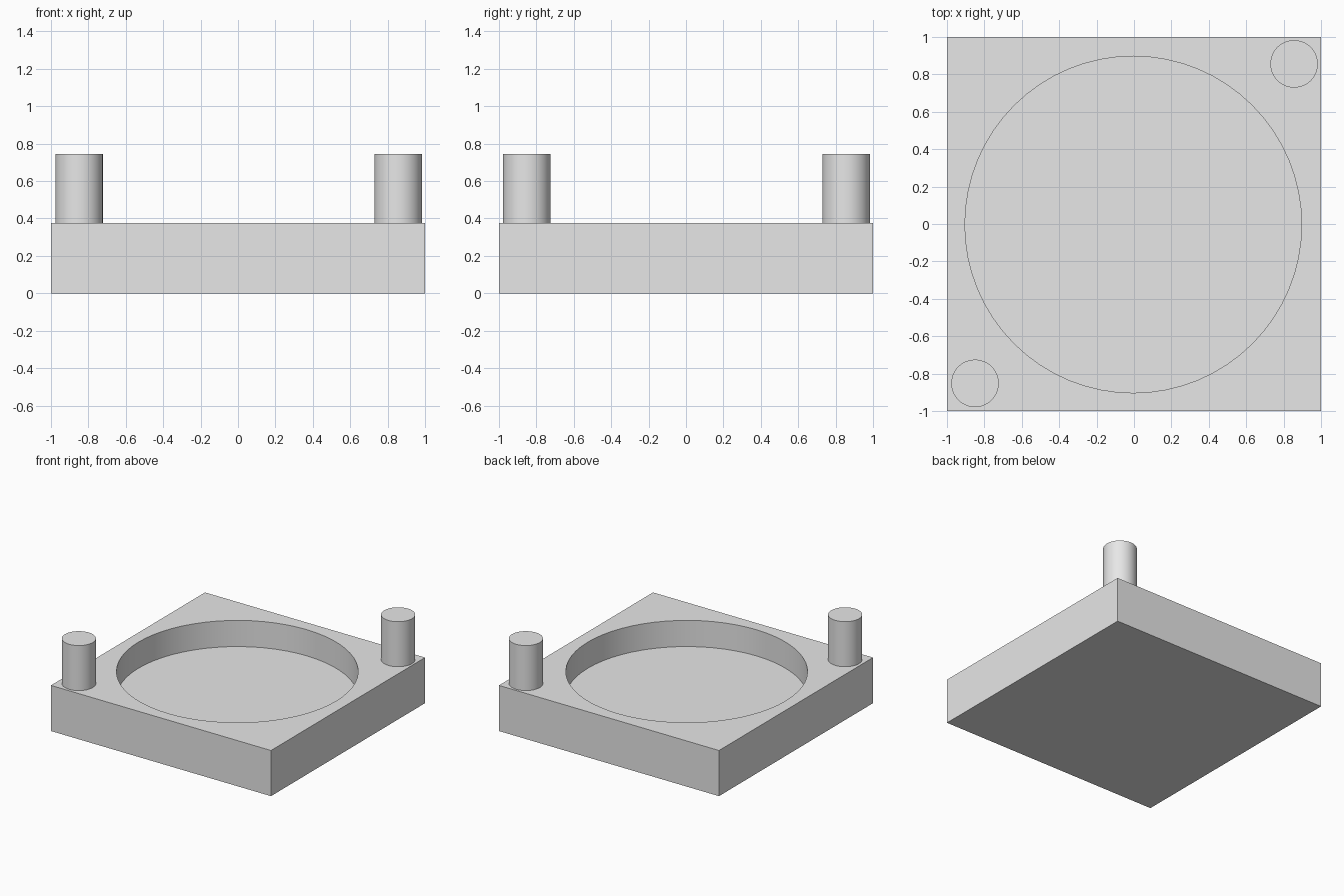
import bpy

cube = bpy.data.objects.get("Cube")
if cube:
    bpy.data.objects.remove(cube, do_unlink=True)

BASE_TOP, POST_TOP = 0.375, 0.745
PIT_RADIUS, PIT_FLOOR = 0.90, 0.16
POST_RADIUS = 0.127

grey = bpy.data.materials.new("plain_grey")
grey.use_nodes = True
colour = (0.8, 0.8, 0.8, 1)
grey.diffuse_color = colour
grey.node_tree.nodes["Principled BSDF"].inputs["Base Color"].default_value = colour


def cylinder(name, x, y, radius, bottom, top, sides):
    """Upright cylinder between two heights."""
    bpy.ops.mesh.primitive_cylinder_add(
        vertices=sides, radius=radius, depth=top - bottom,
        location=(x, y, (bottom + top) / 2))
    obj = bpy.context.object
    obj.name = name
    obj.data.materials.append(grey)
    return obj


# Square base block
bpy.ops.mesh.primitive_cube_add(size=1, location=(0, 0, BASE_TOP / 2))
base = bpy.context.object
base.name = "base_block"
base.scale = (2, 2, BASE_TOP)
bpy.ops.object.transform_apply(location=False, rotation=False, scale=True)
base.data.materials.append(grey)

# Round blind recess cut into the top
cutter = cylinder("recess_cutter", -0.004, -0.003, PIT_RADIUS,
                  PIT_FLOOR, BASE_TOP + 0.2, 64)
cutter.hide_render = True
cut = base.modifiers.new("recess", "BOOLEAN")
cut.operation = "DIFFERENCE"
cut.solver = "EXACT"
cut.object = cutter
bpy.ops.object.select_all(action="DESELECT")
base.select_set(True)
bpy.context.view_layer.objects.active = base
bpy.ops.object.modifier_apply(modifier=cut.name)
bpy.ops.object.shade_smooth_by_angle()
bpy.data.objects.remove(cutter, do_unlink=True)

# Locating posts on two opposite corners
for name, x, y in (("front_right_post", -0.85, -0.852),
                   ("back_left_post", 0.856, 0.856)):
    cylinder(name, x, y, POST_RADIUS, BASE_TOP, POST_TOP, 48)
    bpy.ops.object.shade_smooth_by_angle()
